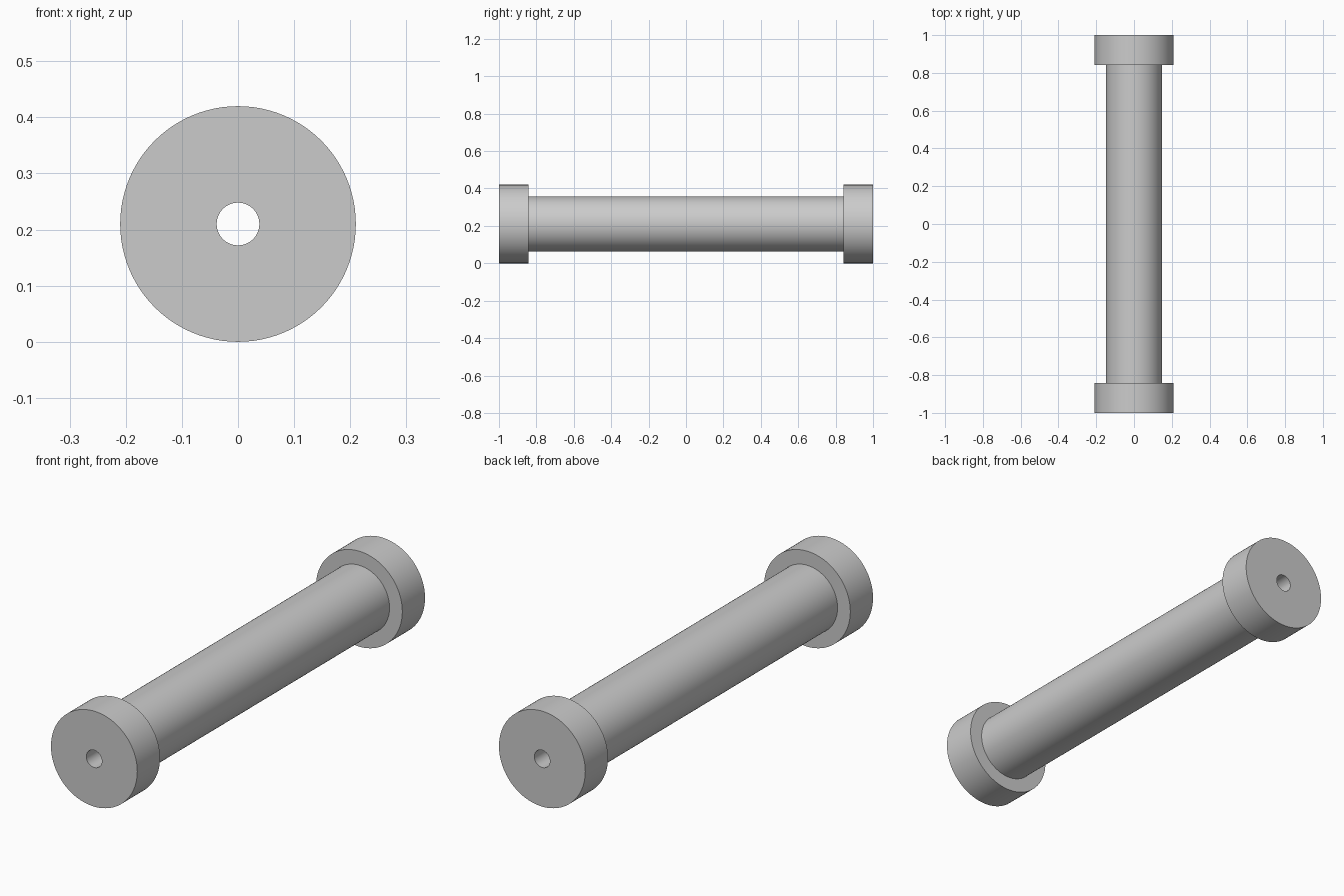
import bpy, bmesh, math

if "Cube" in bpy.data.objects:
    bpy.data.objects.remove(bpy.data.objects["Cube"])

SEGMENTS = 96
AXIS_Z = 0.21
R_FLANGE, R_BARREL, R_BORE = 0.21, 0.148, 0.038
END, SHOULDER = 1.0, 0.842

# Half profile (radius, y), mirrored into a closed loop
half = [(R_BORE, END), (R_FLANGE, END), (R_FLANGE, SHOULDER), (R_BARREL, SHOULDER)]
profile = half + [(r, -y) for r, y in reversed(half)]

# Flanged roller with a bore right through, turned about the y axis
bm = bmesh.new()
rings = []
for i in range(SEGMENTS):
    a = 2 * math.pi * i / SEGMENTS
    rings.append([bm.verts.new((r * math.cos(a), y, AXIS_Z + r * math.sin(a)))
                  for r, y in profile])
n = len(profile)
for i in range(SEGMENTS):
    a, b = rings[i], rings[(i + 1) % SEGMENTS]
    for j in range(n):
        k = (j + 1) % n
        bm.faces.new((a[j], a[k], b[k], b[j]))
bmesh.ops.recalc_face_normals(bm, faces=bm.faces)

mesh = bpy.data.meshes.new("flanged_roller")
bm.to_mesh(mesh)
bm.free()
roller = bpy.data.objects.new("flanged_roller", mesh)
bpy.context.collection.objects.link(roller)

# Smooth round walls, crisp rims
bpy.context.view_layer.objects.active = roller
roller.select_set(True)
bpy.ops.object.shade_smooth_by_angle(angle=math.radians(30))
